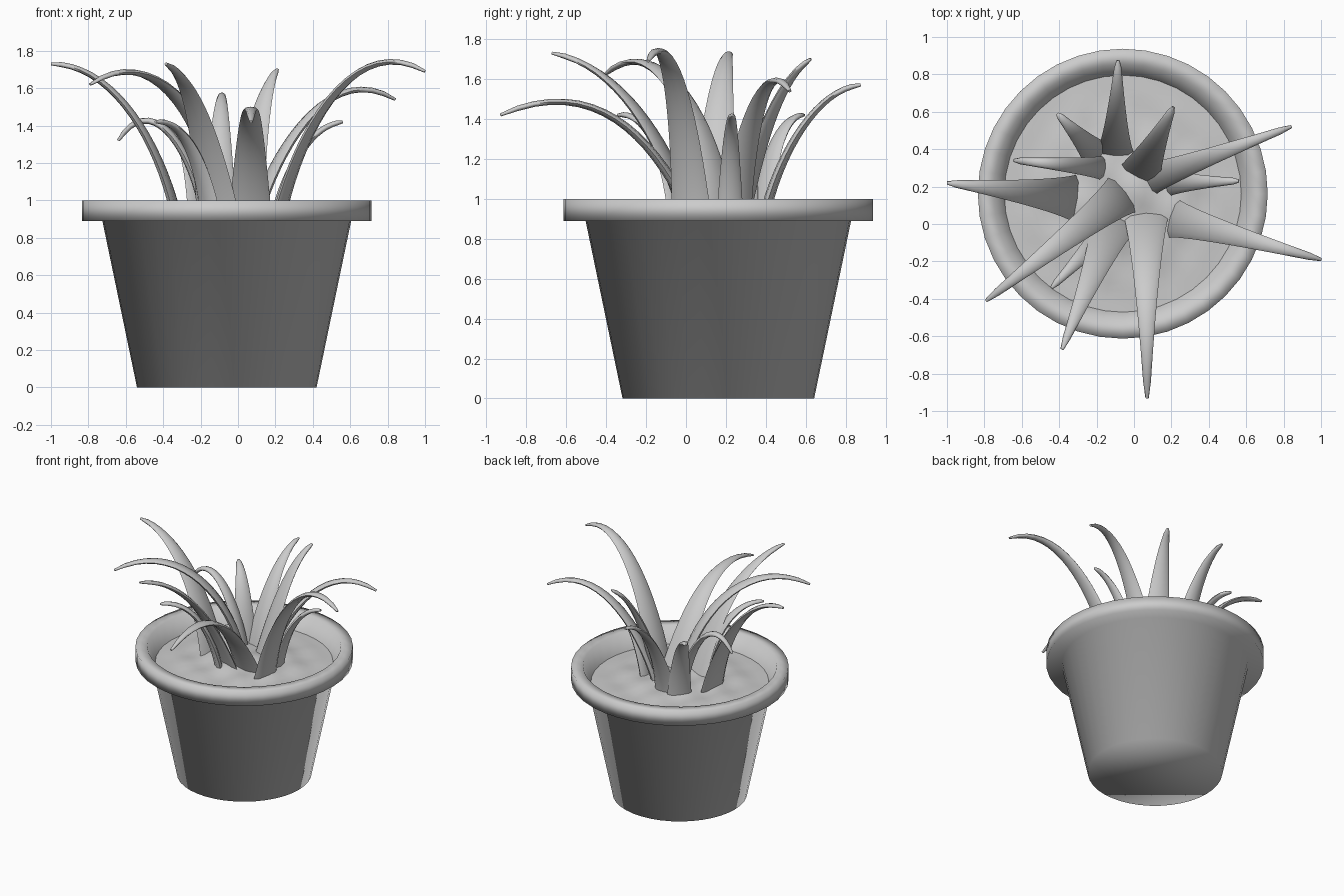
import bpy, math
from mathutils import Vector

if "Cube" in bpy.data.objects:
    bpy.data.objects.remove(bpy.data.objects["Cube"])

CX, CY, SEG = -0.06, 0.162, 40

grey = bpy.data.materials.new("plain_grey")
grey.diffuse_color = (0.6, 0.6, 0.6, 1)
grey.use_nodes = True
grey.node_tree.nodes["Principled BSDF"].inputs["Base Color"].default_value = grey.diffuse_color


def make(name, verts, faces, angle=180):
    me = bpy.data.meshes.new(name)
    me.from_pydata(verts, [], faces)
    me.materials.append(grey)
    ob = bpy.data.objects.new(name, me)
    bpy.context.collection.objects.link(ob)
    bpy.ops.object.select_all(action='DESELECT')
    bpy.context.view_layer.objects.active = ob
    ob.select_set(True)
    bpy.ops.object.mode_set(mode='EDIT')
    bpy.ops.mesh.select_all(action='SELECT')
    bpy.ops.mesh.normals_make_consistent(inside=False)
    bpy.ops.object.mode_set(mode='OBJECT')
    if angle >= 180:
        bpy.ops.object.shade_smooth()
    else:
        bpy.ops.object.shade_smooth_by_angle(angle=math.radians(angle))
    return ob


def rings_to_faces(n_rings, n):
    return [(r * n + i, r * n + (i + 1) % n, (r + 1) * n + (i + 1) % n, (r + 1) * n + i)
            for r in range(n_rings - 1) for i in range(n)]


def circle(r, z):
    return [(CX + r * math.cos(a), CY + r * math.sin(a), z(r, a) if callable(z) else z)
            for a in (2 * math.pi * i / SEG for i in range(SEG))]


# tapered pot with collar, sloping inwards to the soil, smooth all over
prof = [(0.48, 0), (0.665, 0.89), (0.775, 0.89), (0.775, 1.0), (0.69, 1.0), (0.625, 0.86)]
v = [p for r, z in prof for p in circle(r, z)]
make("pot", v, rings_to_faces(len(prof), SEG) + [tuple(range(SEG))])


# lumpy soil, mounded towards the plant
def soil_z(r, a):
    x, y = r * math.cos(a), r * math.sin(a)
    fade = 1 - (r / 0.64) ** 4
    return 0.878 + fade * (0.012 * math.sin(19 * x + 6 * y) * math.cos(17 * y - 5 * x)
                           + 0.045 * math.exp(-7 * r * r))


radii = [0.64 * k / 16 for k in range(16, 0, -1)]
v = [p for r in radii for p in circle(r, soil_z)]
make("soil", v, rings_to_faces(len(radii), SEG)
     + [tuple((len(radii) - 1) * SEG + i for i in range(SEG))])


# arching tapered leaf: base xy, tip xy, width, then side-profile handles and tip height
def leaf(name, bx, by, tx, ty, w, u1, z1, u2, z2, tz):
    n, m = 18, 8
    base, tip = Vector((bx, by, 0)), Vector((tx, ty, 0))
    length = (tip - base).length
    d = (tip - base).normalized()
    side = Vector((-d.y, d.x, 0))
    ctrl = [Vector((0, 0.87)), Vector((u1 * length, z1)),
            Vector((u2 * length, z2)), Vector((length, tz))]
    verts = []
    for k in range(n + 1):
        t = k / n
        s = 1 - t
        p = ctrl[0] * s**3 + ctrl[1] * 3 * s*s*t + ctrl[2] * 3 * s*t*t + ctrl[3] * t**3
        g = ((ctrl[1] - ctrl[0]) * s*s + (ctrl[2] - ctrl[1]) * 2*s*t
             + (ctrl[3] - ctrl[2]) * t*t).normalized()
        c = base + d * p.x + Vector((0, 0, p.y))
        up = d * -g.y + Vector((0, 0, g.x))
        hw = 0.5 * (w * s + 0.03 * t)
        ht = 0.5 * (0.055 * s + 0.025 * t)
        if k == n:
            hw, ht = hw * 0.6, ht * 0.6
        for i in range(m):
            a = 2 * math.pi * i / m
            verts.append(c + side * hw * math.cos(a) + up * ht * math.sin(a))
    faces = rings_to_faces(n + 1, m) + [tuple(range(m)), tuple(n * m + i for i in range(m))]
    make(name, verts, faces, 75)


leaf("leaf_left_long", -0.32, 0.14, -1.0, 0.22, 0.25, .13, 1.3, .5, 1.73, 1.73)
leaf("leaf_front_left_arched", -0.06, 0.16, -0.79, -0.41, 0.24, .08, 1.38, .5, 1.87, 1.62)
leaf("leaf_front_left_tall", -0.10, 0.03, -0.385, -0.67, 0.26, .15, 1.2, .45, 1.66, 1.73)
leaf("leaf_front_left_small", -0.14, -0.03, -0.44, -0.34, 0.16, .15, 1.2, .5, 1.44, 1.42)
leaf("leaf_front_long", 0.065, 0.045, 0.07, -0.93, 0.24, .15, 1.2, .45, 1.66, 1.42)
leaf("leaf_right_long", 0.21, 0.03, 1.0, -0.19, 0.21, .12, 1.33, .5, 1.92, 1.69)
leaf("leaf_right_small", 0.19, 0.22, 0.56, 0.23, 0.14, .15, 1.15, .5, 1.4, 1.42)
leaf("leaf_back_right_long", 0.08, 0.24, 0.84, 0.52, 0.18, .12, 1.2, .5, 1.77, 1.54)
leaf("leaf_back_right_tall", 0.03, 0.26, 0.21, 0.625, 0.23, .25, 1.25, .55, 1.6, 1.70)
leaf("leaf_back", -0.1, 0.385, -0.085, 0.875, 0.20, .1, 1.15, .5, 1.55, 1.57)
leaf("leaf_back_left", -0.2, 0.37, -0.41, 0.59, 0.18, .15, 1.2, .5, 1.42, 1.42)
leaf("leaf_left_small", -0.17, 0.30, -0.64, 0.34, 0.13, .1, 1.23, .6, 1.62, 1.32)
